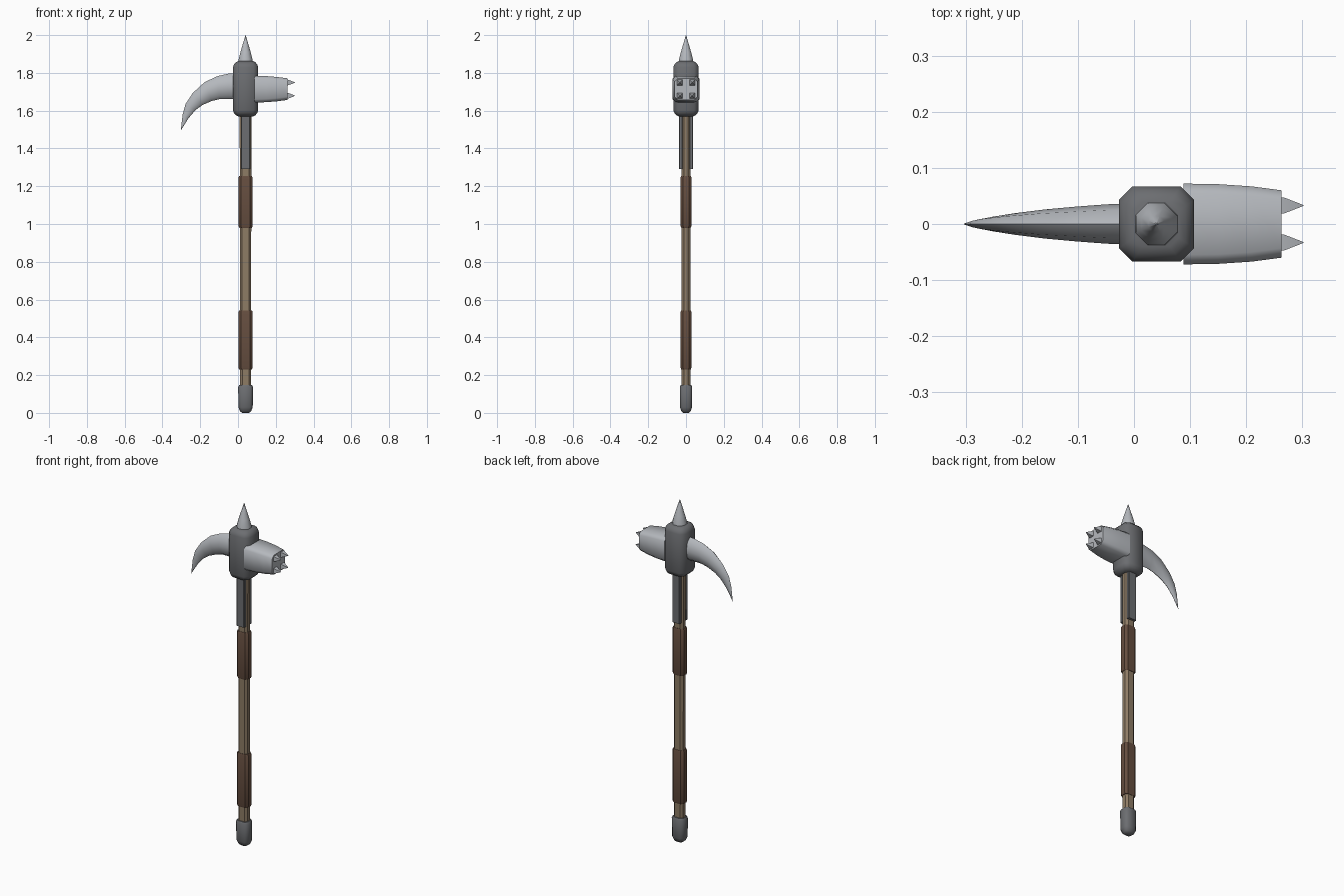
import bpy, bmesh, math
from mathutils import Vector

if "Cube" in bpy.data.objects:
    bpy.data.objects.remove(bpy.data.objects["Cube"])

CX = 0.04  # shaft axis


def mat(name, c):
    m = bpy.data.materials.new(name)
    m.diffuse_color = (*c, 1)
    m.use_nodes = True
    m.node_tree.nodes["Principled BSDF"].inputs["Base Color"].default_value = m.diffuse_color
    return m


WOOD = mat("wood", (0.27, 0.20, 0.13))
LEATHER = mat("leather", (0.13, 0.075, 0.05))
IRON = mat("dark_iron", (0.15, 0.155, 0.165))
STEEL = mat("steel", (0.46, 0.48, 0.51))


def loft(name, rings, material, angle=35):
    """Skin a list of equal-length point rings and cap both ends."""
    bm = bmesh.new()
    vs = [[bm.verts.new(p) for p in r] for r in rings]
    n = len(vs[0])
    for a, b in zip(vs, vs[1:]):
        for i in range(n):
            j = (i + 1) % n
            bm.faces.new((a[i], a[j], b[j], b[i]))
    bm.faces.new(vs[0])
    bm.faces.new(vs[-1])
    bmesh.ops.recalc_face_normals(bm, faces=bm.faces)
    me = bpy.data.meshes.new(name)
    bm.to_mesh(me)
    bm.free()
    ob = bpy.data.objects.new(name, me)
    bpy.context.collection.objects.link(ob)
    me.materials.append(material)
    bpy.ops.object.select_all(action='DESELECT')
    ob.select_set(True)
    bpy.context.view_layer.objects.active = ob
    bpy.ops.object.shade_smooth_by_angle(angle=math.radians(angle))
    return ob


def octagon(a, b, c):
    """Rectangle of half sizes a, b with corners cut by c."""
    return [(a, -b + c), (a, b - c), (a - c, b), (-a + c, b),
            (-a, b - c), (-a, -b + c), (-a + c, -b), (a - c, -b)]


def upright(name, sections, material, cy=0, angle=35):
    """Sections are (z, half x, half y, corner cut)."""
    rings = [[(CX + u, cy + v, z) for u, v in octagon(a, b, c)]
             for z, a, b, c in sections]
    return loft(name, rings, material, angle)


# Shaft, grips and butt cap
upright("shaft", [(0.1, 0.029, 0.023, 0.012), (1.6, 0.031, 0.023, 0.012)], WOOD)
for name, z0, z1 in (("lower_grip", 0.23, 0.543), ("upper_grip", 0.98, 1.255)):
    upright(name, [(z0, 0.033, 0.025, 0.012), (z0 + 0.008, 0.037, 0.028, 0.013),
                   (z1 - 0.008, 0.037, 0.028, 0.013), (z1, 0.033, 0.025, 0.012)], LEATHER)
upright("butt_cap", [(0, 0.018, 0.014, 0.007), (0.008, 0.029, 0.024, 0.012),
                     (0.03, 0.038, 0.032, 0.014), (0.137, 0.039, 0.033, 0.014),
                     (0.147, 0.034, 0.029, 0.013)], IRON, angle=50)

# Iron straps on both broad faces
for side in (-1, 1):
    upright("strap_front" if side < 0 else "strap_back",
            [(1.29, 0.025, 0.01, 0.003), (1.6, 0.025, 0.01, 0.003)],
            IRON, cy=side * 0.027)

# Head block with rounded top and bottom
prof = [(0, 0.027), (0.006, 0.015), (0.016, 0.006), (0.032, 0)]
secs = [(1.57 + h, 0.067 - d, 0.067 - d, 0.024 - d * 0.3) for h, d in prof]
secs += [(1.862 - h, 0.067 - d, 0.067 - d, 0.024 - d * 0.3) for h, d in reversed(prof)]
upright("head_block", secs, IRON, angle=50)

# Top spike
upright("top_spike", [(z, r, r, r * 0.586) for z, r in
                      ((1.85, 0.039), (1.875, 0.036), (1.91, 0.027),
                       (1.955, 0.014), (2.0, 0.0008))], STEEL, angle=60)

# Hammer face
rings = [[(x, u, 1.714 + v) for u, v in octagon(a, b, 0.017)]
         for x, a, b in ((0.088, 0.072, 0.071), (0.15, 0.071, 0.069),
                         (0.21, 0.067, 0.064), (0.263, 0.06, 0.057))]
loft("hammer", rings, STEEL, 50)

# Four studs on the hammer face
for sy in (-1, 1):
    for sz in (-1, 1):
        rings = [[(x, sy * 0.033 + r * u, 1.714 + sz * 0.035 + r * v)
                  for u, v in ((1, 1), (-1, 1), (-1, -1), (1, -1))]
                 for x, r in ((0.255, 0.016), (0.268, 0.014), (0.302, 0.0008))]
        loft("hammer_stud", rings, STEEL, 50)

# Curved beak: upper x, upper z, lower x, lower z, half thickness
beak = [(0.0, 1.799, 0.0, 1.661, 0.037), (-0.05, 1.796, -0.05, 1.661, 0.035),
        (-0.108, 1.783, -0.098, 1.661, 0.031), (-0.177, 1.751, -0.14, 1.651, 0.026),
        (-0.24, 1.693, -0.188, 1.63, 0.019), (-0.278, 1.635, -0.225, 1.603, 0.013),
        (-0.293, 1.58, -0.262, 1.56, 0.008), (-0.303, 1.495, -0.302, 1.496, 0.001)]
rings = []
for ux, uz, lx, lz, t in beak:
    up, lo = Vector((ux, 0, uz)), Vector((lx, 0, lz))
    mid, half = (up + lo) / 2, (up - lo) / 2
    rings.append([mid + half * math.cos(k * math.pi / 4)
                  + Vector((0, t * math.sin(k * math.pi / 4), 0)) for k in range(8)])
loft("beak", rings, STEEL, 50)
